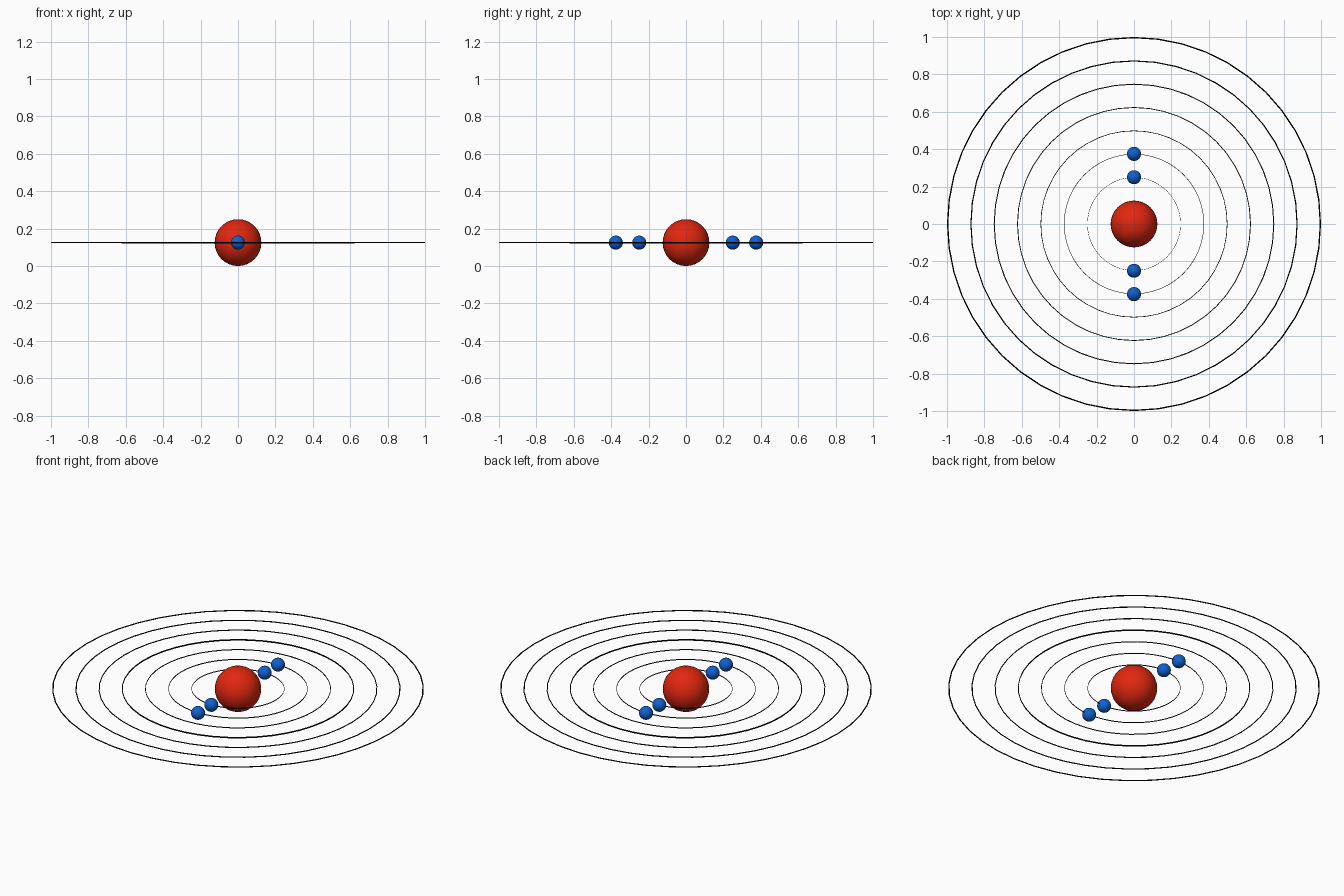
import bpy
from math import pi

if "Cube" in bpy.data.objects:
    bpy.data.objects.remove(bpy.data.objects["Cube"])

Z = 0.125            # height of the orbit plane
STEP = 0.125         # spacing between orbits


def material(name, rgb):
    m = bpy.data.materials.new(name)
    m.diffuse_color = (*rgb, 1)
    m.use_nodes = True
    m.node_tree.nodes["Principled BSDF"].inputs["Base Color"].default_value = m.diffuse_color
    return m


RED = material("nucleus_red", (0.75, 0.02, 0.005))
BLUE = material("electron_blue", (0.005, 0.12, 0.63))
BLACK = material("orbit_black", (0.0, 0.0, 0.0))


def finish(name, mat):
    ob = bpy.context.object
    ob.name = name
    ob.data.materials.append(mat)
    bpy.ops.object.shade_smooth()
    return ob


def ball(name, radius, y, mat):
    bpy.ops.mesh.primitive_uv_sphere_add(segments=32, ring_count=16,
                                         radius=radius, location=(0, y, Z))
    return finish(name, mat)


# Nucleus
ball("nucleus", 0.125, 0, RED)

# Electrons: one opposed pair on each of the two inner orbits
for shell in (1, 2):
    for side, label in ((-1, "front"), (1, "back")):
        ball(f"electron_{shell}_{label}", 0.0375, side * STEP * (shell + 1), BLUE)

# Seven thin orbit rings, the tube thickening with the ring radius
for i in range(1, 8):
    r = STEP * (i + 1)
    tube = 0.0035 * r
    bpy.ops.mesh.primitive_torus_add(major_radius=r - tube, minor_radius=tube,
                                     major_segments=48, minor_segments=12,
                                     location=(0, 0, Z))
    ring = finish(f"orbit_ring_{i}", BLACK)
    # The middle ring is a little taller than the others
    ring.scale.z = (0.0045 if i == 4 else 0.003) / tube
